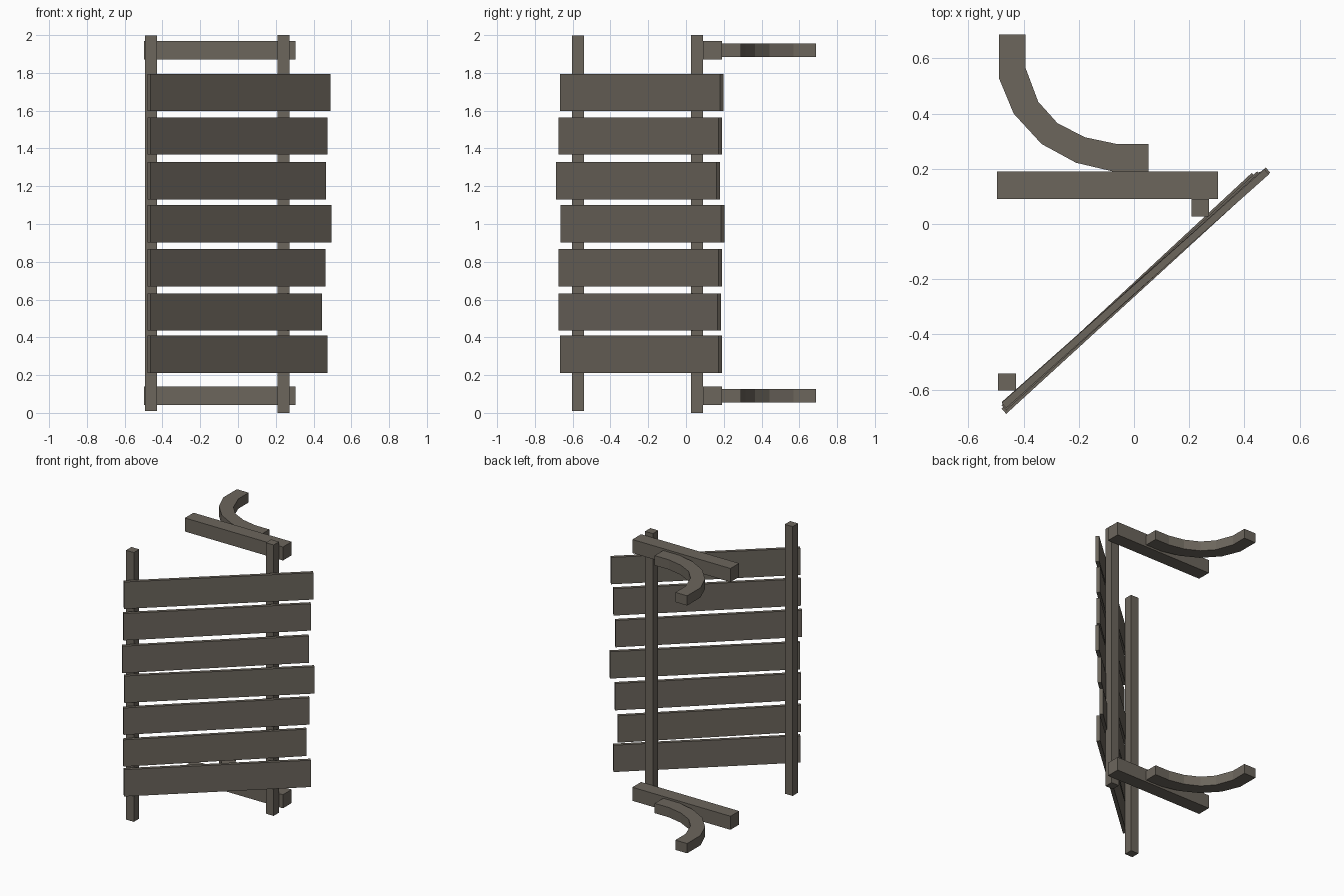
import bpy, bmesh, math
from mathutils import Vector

if "Cube" in bpy.data.objects:
    bpy.data.objects.remove(bpy.data.objects["Cube"])

wood = bpy.data.materials.new("weathered grey brown wood")
wood.diffuse_color = (0.15, 0.132, 0.108, 1)
wood.use_nodes = True
wood.node_tree.nodes["Principled BSDF"].inputs["Base Color"].default_value = wood.diffuse_color


def prism(name, outline, z0, z1):
    """Extrude a plan outline (x, y points) from z0 to z1."""
    bm = bmesh.new()
    face = bm.faces.new([bm.verts.new((x, y, z0)) for x, y in outline])
    ext = bmesh.ops.extrude_face_region(bm, geom=[face])
    verts = [v for v in ext["geom"] if isinstance(v, bmesh.types.BMVert)]
    bmesh.ops.translate(bm, verts=verts, vec=(0, 0, z1 - z0))
    bmesh.ops.recalc_face_normals(bm, faces=bm.faces[:])
    mesh = bpy.data.meshes.new(name)
    bm.to_mesh(mesh)
    bm.free()
    mesh.materials.append(wood)
    obj = bpy.data.objects.new(name, mesh)
    bpy.context.collection.objects.link(obj)
    return obj


def box(name, x0, x1, y0, y1, z0, z1):
    return prism(name, [(x0, y0), (x1, y0), (x1, y1), (x0, y1)], z0, z1)


# Upright posts
box("left_post", -0.492, -0.428, -0.604, -0.541, 0.01, 1.998)
box("right_post", 0.208, 0.272, 0.027, 0.09, 0.0, 2.0)

# Curved bracket plan: outer edge then inner edge
outer = [(0.053, 0.19), (-0.074, 0.19), (-0.21, 0.222), (-0.335, 0.29),
         (-0.436, 0.40), (-0.49, 0.53), (-0.49, 0.687)]
inner = [(0.053, 0.29), (-0.063, 0.29), (-0.177, 0.314), (-0.277, 0.365),
         (-0.347, 0.443), (-0.394, 0.568), (-0.394, 0.687)]

# Cross beams with curved brackets, bottom and top
for level, z in (("lower", 0.091), ("upper", 1.92)):
    box(level + "_beam", -0.497, 0.304, 0.09, 0.191, z - 0.05, z + 0.05)
    prism(level + "_curved_bracket", outer + inner[::-1], z - 0.036, z + 0.036)

# Slats nailed diagonally across the posts:
# centre height, left front corner y, right front corner x and y
slats = [(1.696, -0.667, 0.489, 0.180), (1.466, -0.675, 0.474, 0.172),
         (1.230, -0.688, 0.466, 0.162), (1.001, -0.664, 0.494, 0.186),
         (0.769, -0.675, 0.463, 0.172), (0.534, -0.675, 0.444, 0.167),
         (0.311, -0.667, 0.474, 0.172)]
for i, (z, yl, xr, yr) in enumerate(slats):
    a, b = Vector((-0.463, yl)), Vector((xr, yr))
    d = (b - a).normalized()
    n = Vector((-d.y, d.x)) * 0.025
    prism(f"slat_{i + 1}", [a, b, b + n, a + n], z - 0.099, z + 0.099)
